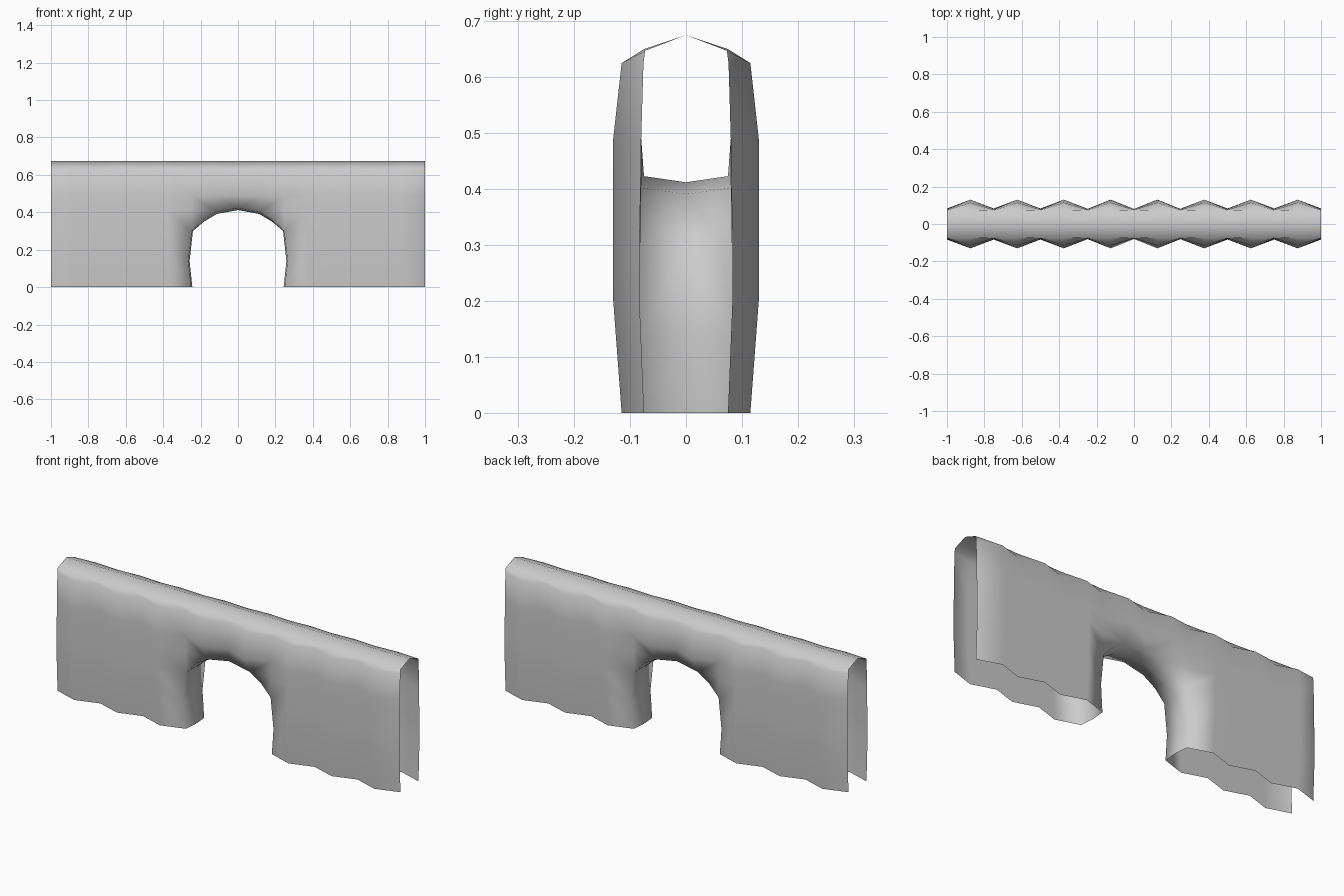
import bpy, bmesh

if "Cube" in bpy.data.objects:
    bpy.data.objects.remove(bpy.data.objects["Cube"])

# Wall cross-sections (half depth, height) at the ribs and at the grooves
RIB = [(.115, 0), (.13, .2), (.13, .31), (.13, .41), (.13, .49), (.115, .625), (.075, .65), (0, .675)]
GROOVE = [(.075, 0), (.083, .2), (.083, .31), (.081, .41), (.08, .49), (.076, .625), (.073, .647), (0, .675)]
# Archway rim (x, half depth, z) from the foot to the crown
RIM = [(.25, .075, 0), (.265, .083, .14), (.247, .081, .3), (.19, .08, .36), (.12, .079, .402), (0, .075, .423)]

bm = bmesh.new()
rim = [bm.verts.new((x, -y, z)) for x, y, z in RIM]

# Quarter wall: columns every 0.125, ribs alternating with grooves
cols = []
for k in range(9):
    profile = RIB if k % 2 else GROOVE
    start = {0: 4, 1: 4, 2: 3}.get(k, 0)
    col = [None] * start + [bm.verts.new((k / 8, -y, z)) for y, z in profile[start:]]
    if k == 0:
        col[3] = rim[5]
    elif k == 1:
        col[3] = rim[4]
    elif k == 2:
        col[:3] = rim[:3]
    cols.append(col)

for a, b in zip(cols, cols[1:]):
    for j in range(7):
        quad = (a[j], b[j], b[j + 1], a[j + 1])
        if None not in quad:
            bm.faces.new(quad)
# Corner of the arch between rim and wall
bm.faces.new((rim[2], cols[2][3], rim[4], rim[3]))

# Tunnel lining, pinched slightly inward at its middle
mid = []
for x, y, z in RIM:
    drop = .011 if z > .35 else 0
    mid.append(bm.verts.new((max(0, x - .006) if x else 0, 0, z - drop)))
for i in range(5):
    bm.faces.new((rim[i], rim[i + 1], mid[i + 1], mid[i]))

for f in bm.faces:
    f.smooth = True
mesh = bpy.data.meshes.new("arched_wall")
bm.to_mesh(mesh)
bm.free()
wall = bpy.data.objects.new("arched_wall", mesh)
bpy.context.collection.objects.link(wall)

# Mirror to the left and to the back
m = wall.modifiers.new("mirror", 'MIRROR')
m.use_axis = (True, True, False)
m.use_clip = True
m.merge_threshold = .001
